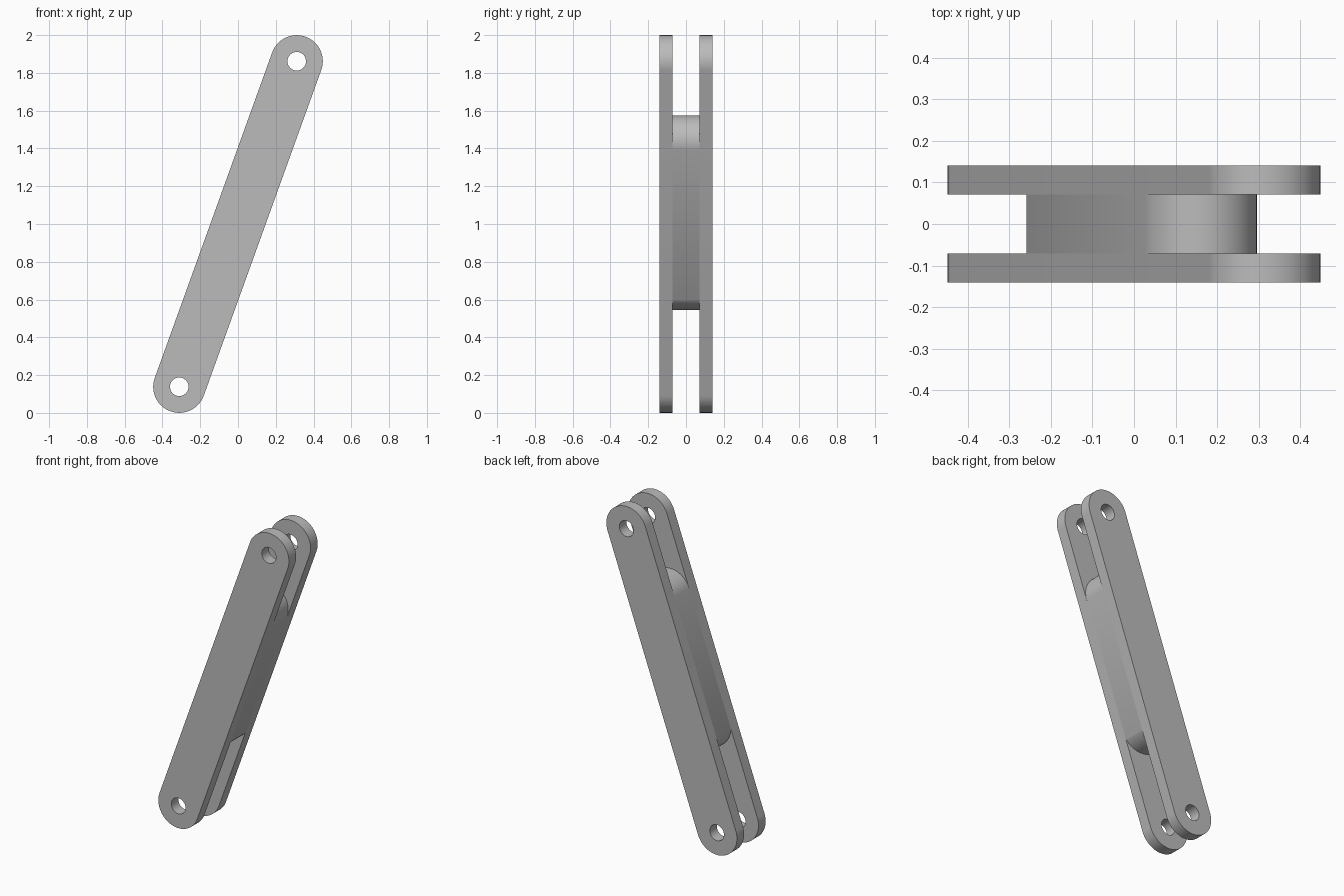
import bpy, bmesh
from math import sin, cos, asin, pi, radians

cube = bpy.data.objects.get("Cube")
if cube:
    bpy.data.objects.remove(cube, do_unlink=True)

TILT = radians(19.84)    # lean of the link towards +x
R = 0.138                # half width of the link
PIN = 0.916              # distance of each pin hole from the middle
HOLE_R = 0.049
INNER, OUTER = 0.071, 0.141

steel = bpy.data.materials.new("grey steel")
steel.use_nodes = True
GREY = (0.5, 0.5, 0.5, 1)
steel.diffuse_color = GREY
steel.node_tree.nodes["Principled BSDF"].inputs["Base Color"].default_value = GREY


def arc(centre, radius, start, end, steps=40):
    """Points of an arc about (0, centre) in the local x-z plane."""
    angles = [start + (end - start) * i / steps for i in range(steps + 1)]
    return [(radius * cos(a), centre + radius * sin(a)) for a in angles]


def extrude_profile(name, profile, y0, y1):
    """Closed x-z profile made solid between two y values, then tilted."""
    bm = bmesh.new()
    face = bm.faces.new([bm.verts.new((x, y0, z)) for x, z in profile])
    result = bmesh.ops.extrude_face_region(bm, geom=[face], use_keep_orig=True)
    verts = [g for g in result["geom"] if isinstance(g, bmesh.types.BMVert)]
    bmesh.ops.translate(bm, verts=verts, vec=(0, y1 - y0, 0))
    bmesh.ops.recalc_face_normals(bm, faces=bm.faces)
    mesh = bpy.data.meshes.new(name)
    bm.to_mesh(mesh)
    bm.free()
    mesh.materials.append(steel)
    obj = bpy.data.objects.new(name, mesh)
    bpy.context.collection.objects.link(obj)
    obj.rotation_euler.y = TILT
    obj.location.z = 1
    return obj


def select_only(obj):
    bpy.ops.object.select_all(action="DESELECT")
    obj.select_set(True)
    bpy.context.view_layer.objects.active = obj


# Side plates with rounded ends
plate_profile = arc(PIN, R, 0, pi) + arc(-PIN, R, pi, 2 * pi)
plates = [extrude_profile("front_plate", plate_profile, -OUTER, -INNER),
          extrude_profile("back_plate", plate_profile, INNER, OUTER)]

# Core block: full round on top, slightly shallower round below
low_r = 0.149
half = asin(R / low_r)
core_profile = (arc(0.465, R, 0, pi)
                + arc(-0.325, low_r, 1.5 * pi - half, 1.5 * pi + half))
core = extrude_profile("core_block", core_profile, -INNER, INNER)

# Pin holes through both plates
for end in (-1, 1):
    cutter = extrude_profile("pin_cutter", arc(end * PIN, HOLE_R, 0, 2 * pi, 48)[:-1], -0.3, 0.3)
    cutter.hide_render = True
    for plate in plates:
        select_only(plate)
        mod = plate.modifiers.new("pin_hole", "BOOLEAN")
        mod.operation = "DIFFERENCE"
        mod.solver = "EXACT"
        mod.object = cutter
        bpy.ops.object.modifier_apply(modifier=mod.name)
    bpy.data.objects.remove(cutter, do_unlink=True)

for obj in plates + [core]:
    select_only(obj)
    bpy.ops.object.shade_smooth_by_angle(angle=radians(30))
